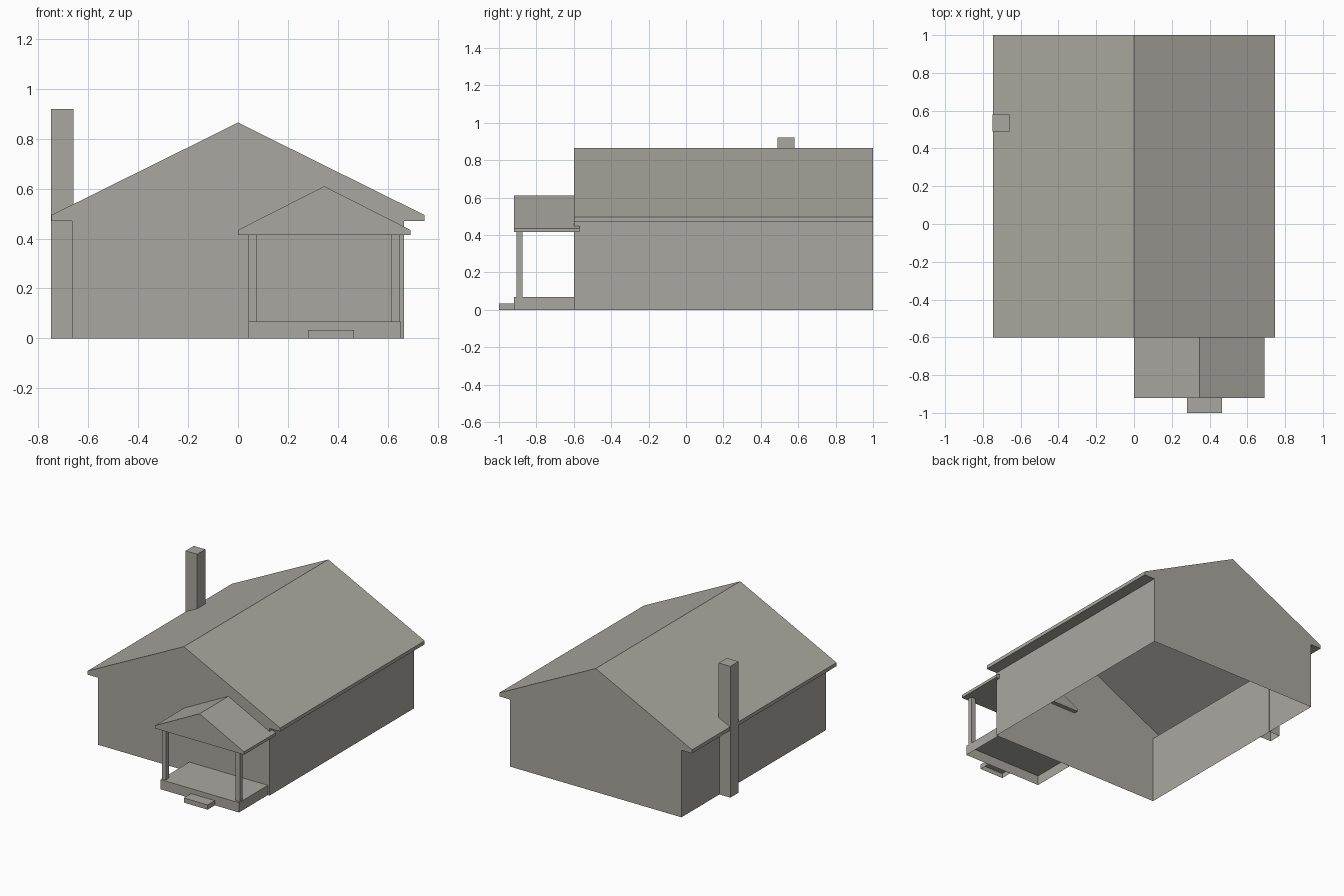
import bpy
import bmesh

cube = bpy.data.objects.get("Cube")
if cube:
    bpy.data.objects.remove(cube, do_unlink=True)

# One plain clay colour for the whole building
GREY = (0.40, 0.39, 0.35, 1.0)
clay = bpy.data.materials.new("warm_grey")
clay.use_nodes = True
clay.diffuse_color = GREY
shader = next(n for n in clay.node_tree.nodes if n.type == 'BSDF_PRINCIPLED')
shader.inputs["Base Color"].default_value = GREY


def extrude(name, profile, front, back, open_bottom=False):
    """Extrude an (x, z) profile along y; it starts bottom right, ends bottom left."""
    bm = bmesh.new()
    near = [bm.verts.new((x, front, z)) for x, z in profile]
    far = [bm.verts.new((x, back, z)) for x, z in profile]
    bm.faces.new(near)
    bm.faces.new(far[::-1])
    count = len(profile)
    for i in range(count - 1 if open_bottom else count):
        j = (i + 1) % count
        bm.faces.new((near[i], far[i], far[j], near[j]))
    mesh = bpy.data.meshes.new(name)
    bm.to_mesh(mesh)
    bm.free()
    mesh.materials.append(clay)
    obj = bpy.data.objects.new(name, mesh)
    bpy.context.collection.objects.link(obj)
    return obj


def box(name, x0, x1, y0, y1, z0, z1, open_bottom=False):
    profile = [(x1, z0), (x1, z1), (x0, z1), (x0, z0)]
    return extrude(name, profile, y0, y1, open_bottom)


def mirrored(half, centre=0.0):
    """Complete a right half outline that ends at the ridge."""
    right = [(centre + x, z) for x, z in half]
    left = [(centre - x, z) for x, z in half[-2::-1]]
    return right + left


# House shell: walls, soffits and gable roof, open underneath
house = [(0.665, 0), (0.665, 0.47), (0.747, 0.47), (0.747, 0.495), (0, 0.865)]
extrude("house_shell", mirrored(house), -0.6, 1.0, open_bottom=True)

# Chimney against the side wall
box("chimney", -0.75, -0.66, 0.49, 0.58, 0, 0.92, open_bottom=True)

# Porch roof, reaching slightly into the front wall
porch = [(0.345, 0.415), (0.345, 0.435), (0, 0.61)]
extrude("porch_roof", mirrored(porch, 0.346), -0.92, -0.57)

# Porch deck and step, hollow underneath
box("porch_deck", 0.043, 0.652, -0.92, -0.6, 0, 0.068, open_bottom=True)
box("porch_step", 0.28, 0.465, -1.0, -0.92, 0, 0.033, open_bottom=True)

# Porch posts
for side, x in (("right", 0.043), ("left", 0.616)):
    box(f"porch_post_{side}", x, x + 0.032, -0.905, -0.873, 0.068, 0.415)
